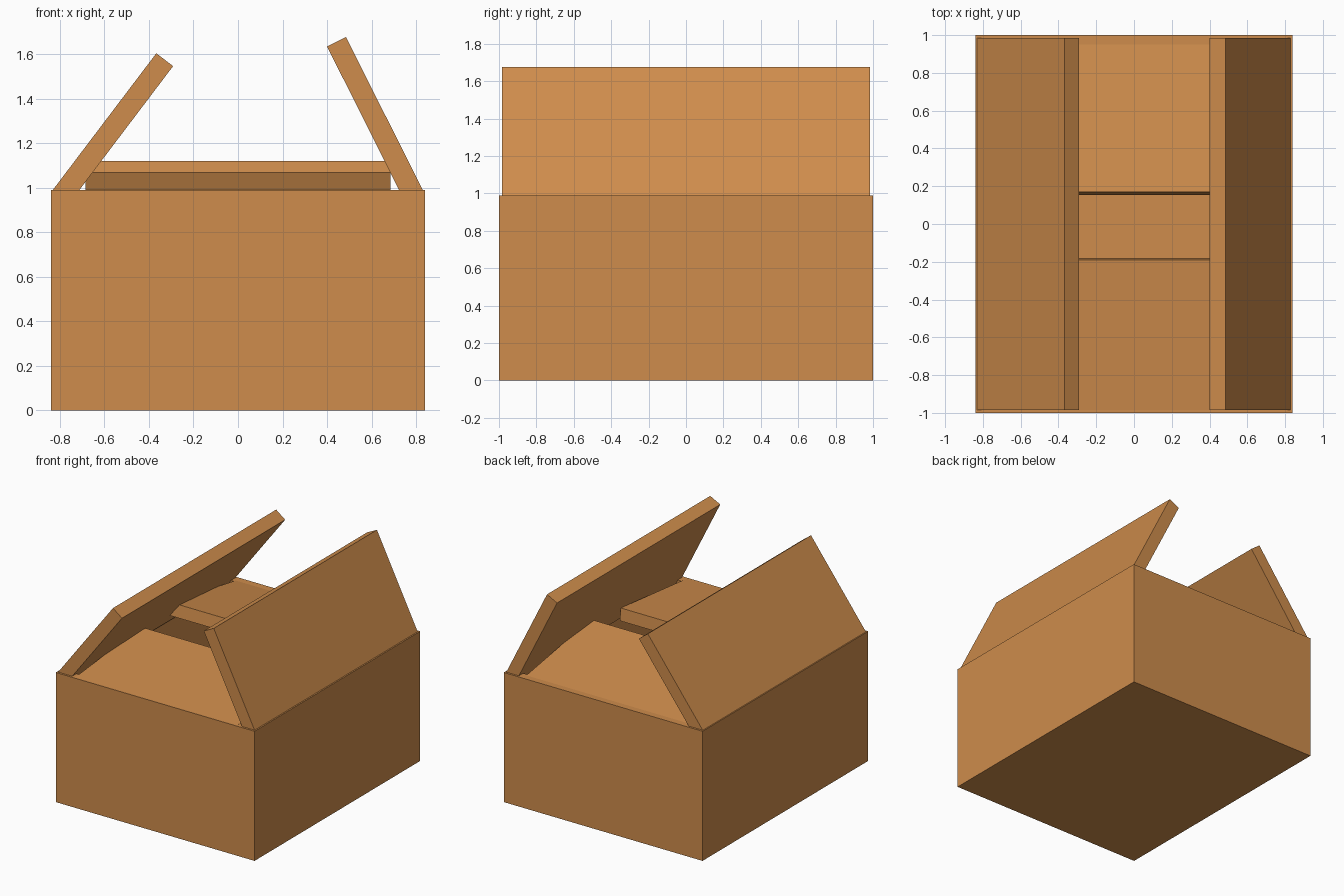
import bpy, bmesh
from mathutils import Vector

if "Cube" in bpy.data.objects:
    bpy.data.objects.remove(bpy.data.objects["Cube"])

mat = bpy.data.materials.new("cardboard")
mat.diffuse_color = (0.62, 0.265, 0.072, 1)
mat.use_nodes = True
mat.node_tree.nodes["Principled BSDF"].inputs["Base Color"].default_value = mat.diffuse_color

W, D, H, T = 0.84, 1.0, 0.99, 0.095   # half width, half depth, height, board thickness


def finish(name, bm):
    bmesh.ops.recalc_face_normals(bm, faces=bm.faces)
    mesh = bpy.data.meshes.new(name)
    bm.to_mesh(mesh)
    bm.free()
    mesh.materials.append(mat)
    obj = bpy.data.objects.new(name, mesh)
    bpy.context.collection.objects.link(obj)
    return obj


def flap(name, hinge, tip, half_length, axis):
    """Board whose outer face runs from hinge to tip (u, z), extruded along the box edge."""
    a, b = Vector(hinge), Vector(tip)
    d = (b - a).normalized()
    n = Vector((d.y, -d.x))
    if n.y > 0:                       # thickness always goes to the underside
        n = -n
    profile = [a, b, b + n * T, a + n * T]
    bm = bmesh.new()
    rings = []
    for s in (-half_length, half_length):
        rings.append([bm.verts.new((p.x, s, p.y) if axis == 'X' else (s, p.x, p.y))
                      for p in profile])
    bm.faces.new(rings[0])
    bm.faces.new(rings[1])
    for i in range(4):
        j = (i + 1) % 4
        bm.faces.new((rings[0][i], rings[0][j], rings[1][j], rings[1][i]))
    return finish(name, bm)


# hollow box body: cube with its top inset and pushed down
bm = bmesh.new()
bmesh.ops.create_cube(bm, size=1)
for v in bm.verts:
    v.co = (v.co.x * 2 * W, v.co.y * 2 * D, (v.co.z + 0.5) * H)
top = max(bm.faces, key=lambda f: f.calc_center_median().z)
bmesh.ops.inset_region(bm, faces=[top], thickness=T)
inner = bmesh.ops.extrude_face_region(bm, geom=[top])
bmesh.ops.translate(bm, vec=(0, 0, T - H),
                    verts=[g for g in inner['geom'] if isinstance(g, bmesh.types.BMVert)])
if top.is_valid:
    bm.faces.remove(top)
finish("box_body", bm)

# long side flaps, standing half open
flap("left_flap", (-0.835, 0.985), (-0.367, 1.603), 0.985, 'X')
flap("right_flap", (0.832, 0.985), (0.485, 1.676), 0.985, 'X')

# short end flaps, almost closed
flap("front_flap", (-0.985, 0.99), (-0.19, 1.07), 0.685, 'Y')
flap("back_flap", (0.985, 0.984), (0.17, 1.12), 0.685, 'Y')
